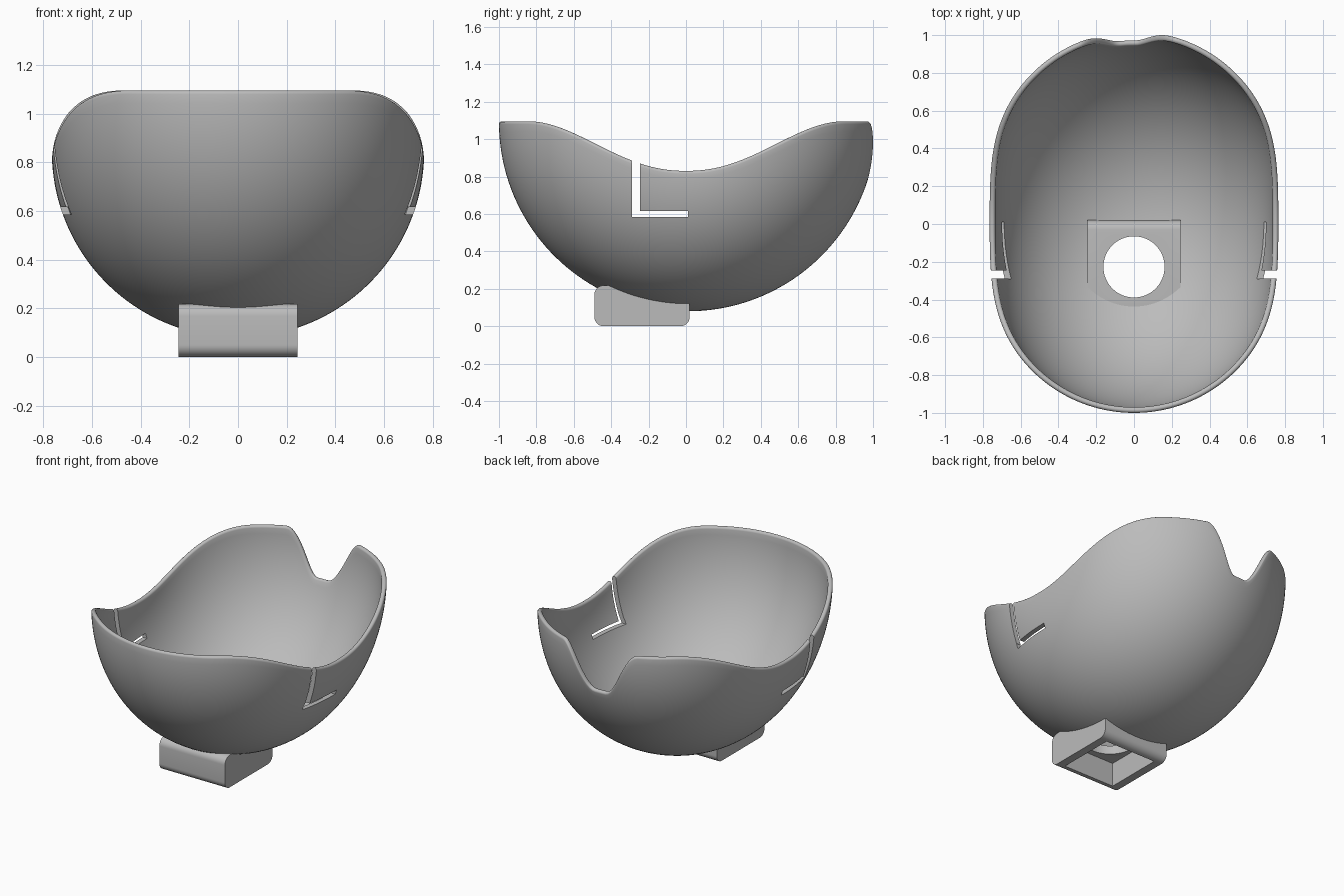
import bpy, bmesh, math
from mathutils import Vector

cube = bpy.data.objects.get("Cube")
if cube:
    bpy.data.objects.remove(cube, do_unlink=True)

grey = bpy.data.materials.new("plain grey")
grey.use_nodes = True
grey.diffuse_color = (0.5, 0.5, 0.5, 1)
grey.node_tree.nodes["Principled BSDF"].inputs["Base Color"].default_value = (0.5, 0.5, 0.5, 1)

# Bowl dimensions: outer part of a torus whose axis runs along x
RING, TUBE, WALL = 0.245, 0.765, 0.03
CENTRE = Vector((0, 0.01, 1.09))
COLUMNS, ROWS, CAP = 320, 40, 8


def finish(name, bm):
    bmesh.ops.recalc_face_normals(bm, faces=bm.faces)
    mesh = bpy.data.meshes.new(name)
    bm.to_mesh(mesh)
    bm.free()
    mesh.materials.append(grey)
    ob = bpy.data.objects.new(name, mesh)
    bpy.context.collection.objects.link(ob)
    return ob


def box(name, low, high):
    bm = bmesh.new()
    bmesh.ops.create_cube(bm, size=1)
    for v in bm.verts:
        v.co = [l + (c + 0.5) * (h - l) for c, l, h in zip(v.co, low, high)]
    return finish(name, bm)


def cut(target, cutter):
    mod = target.modifiers.new(cutter.name, "BOOLEAN")
    mod.operation = "DIFFERENCE"
    mod.solver = "EXACT"
    mod.object = cutter
    cutter.hide_render = True
    cutter.hide_set(True)


def smooth(t):
    t = min(max(t, 0), 1)
    return t * t * (3 - 2 * t)


def rim_height(p):
    # Low at the sides, high at the ends, with a scoop in the back
    z = 0.83 + 0.265 * smooth((abs(p.y) / 0.85) ** 1.15)
    if p.y > 0.5:
        z = min(z, 1.095 - 0.3 * (1 - smooth((abs(p.x + 0.035) - 0.04) / 0.23)))
    return z


def surface(theta, phi):
    d = Vector((math.cos(phi) * math.sin(theta), -math.cos(phi) * math.cos(theta), math.sin(phi)))
    a = math.hypot(d.y, d.z)
    s = a * RING + math.sqrt((a * RING) ** 2 + TUBE ** 2 - RING ** 2)
    core = Vector((0, d.y, d.z)) * (RING / a)
    return CENTRE + d * s, (d * s - core).normalized()


def column(theta):
    # Outer wall, rounded lip and inner wall of one slice
    lo, hi = -math.pi / 2, 0.1
    for _ in range(30):
        mid = (lo + hi) / 2
        p = surface(theta, mid)[0]
        if p.z < rim_height(p) - WALL / 2:
            lo = mid
        else:
            hi = mid
    wall = [surface(theta, -math.pi / 2 + (lo + math.pi / 2) * i / ROWS) for i in range(1, ROWS + 1)]
    p, n = wall[-1]
    up = (p - wall[-2][0]).normalized()
    lip = []
    for i in range(1, CAP):
        a = math.pi * i / CAP
        lip.append(p - n * WALL / 2 * (1 - math.cos(a)) + up * WALL / 2 * math.sin(a))
    return [q for q, _ in wall] + lip + [q - m * WALL for q, m in reversed(wall)]


# Bowl shell
bm = bmesh.new()
bottom, n = surface(0, -math.pi / 2)
poles = [bm.verts.new(bottom), bm.verts.new(bottom - n * WALL)]
slices = [[bm.verts.new(p) for p in column(math.tau * i / COLUMNS)] for i in range(COLUMNS)]
for i, a in enumerate(slices):
    b = slices[(i + 1) % COLUMNS]
    for j in range(len(a) - 1):
        bm.faces.new((a[j], b[j], b[j + 1], a[j + 1]))
    bm.faces.new((poles[0], b[0], a[0]))
    bm.faces.new((poles[1], a[-1], b[-1]))
bowl = finish("bowl", bm)

# Foot block with rounded long edges
foot = box("foot", (-0.245, -0.49, 0), (0.245, 0.02, 0.218))
bm = bmesh.new()
bm.from_mesh(foot.data)
long_edges = [e for e in bm.edges if abs(e.verts[0].co.x - e.verts[1].co.x) > 0.1]
bmesh.ops.bevel(bm, geom=long_edges, offset=0.05, segments=8, profile=0.5, affect="EDGES")
bm.to_mesh(foot.data)
bm.free()

# Hollow underside and round hole through foot and bowl
cavity = box("cavity_cutter", (-0.19, -0.43, -0.1), (0.19, -0.035, 0.16))
bm = bmesh.new()
bmesh.ops.create_cone(bm, cap_ends=True, segments=64, radius1=0.162, radius2=0.162, depth=1)
bmesh.ops.translate(bm, verts=bm.verts, vec=(0, -0.227, 0.2))
hole = finish("hole_cutter", bm)
for part in (bowl, foot):
    cut(part, cavity)
    cut(part, hole)

# L-shaped slots in both sides
for side, name in ((1, "left"), (-1, "right")):
    x0, x1 = sorted((side * 0.5, side * 0.9))
    cut(bowl, box(name + "_upright_slot_cutter", (x0, -0.288, 0.6), (x1, -0.245, 1.2)))
    cut(bowl, box(name + "_level_slot_cutter", (x0, -0.29, 0.585), (x1, 0.01, 0.617)))

# Apply the cuts and shade smooth
for part in (bowl, foot):
    bpy.ops.object.select_all(action="DESELECT")
    part.select_set(True)
    bpy.context.view_layer.objects.active = part
    for mod in list(part.modifiers):
        bpy.ops.object.modifier_apply(modifier=mod.name)
    bpy.ops.object.shade_smooth_by_angle(angle=math.radians(35))
for ob in list(bpy.data.objects):
    if ob.name.endswith("_cutter"):
        bpy.data.objects.remove(ob, do_unlink=True)
